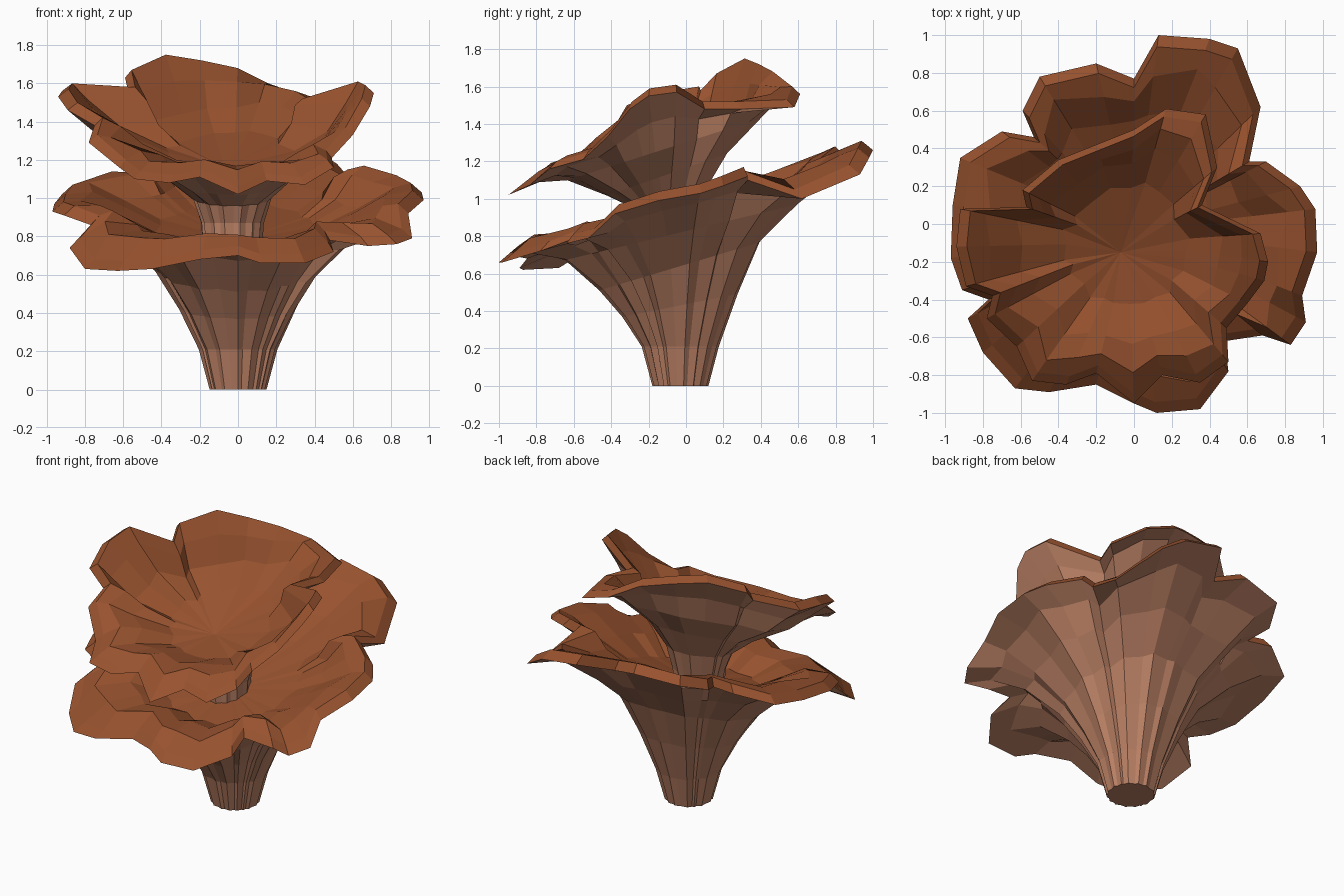
import bpy, math


def material(name, rgb):
    m = bpy.data.materials.new(name)
    m.diffuse_color = (*rgb, 1)
    return m


gills = material("gill_tan", (0.50, 0.22, 0.13))
flesh = material("cap_orange", (0.31, 0.085, 0.028))


def funnel(name, centre, rings, rim, droop, lifts, lip, bowl):
    """Loft stem rings (radius, follow_rim, height, tilt) to a ruffled rim,
    then back inwards over a shallow bowl raised by lifts above the last rings."""
    cx, cy = centre
    cols = [(math.atan2(y - cy, x - cx), math.hypot(x - cx, y - cy), z) for x, y, z in rim]
    n = len(cols)
    mean = sum(c[1] for c in cols) / n
    rows = []
    for r, w, z, tilt in rings:
        row = []
        for i, (a, big, rim_z) in enumerate(cols):
            rad = r * (1 - w + w * big / mean)
            rad *= 1 + (0.035 if i % 2 else -0.035)      # gill ridges
            rad = min(rad, big * 0.85)
            dy = rad * math.sin(a)
            h = z + tilt * dy
            if r == rings[-1][0]:                        # last ring leans to the rim
                h = h * (1 - droop) + rim_z * droop
            row.append((cx + rad * math.cos(a), cy + dy, h))
        rows.append(row)
    outer = len(rows)
    rows.append(rim)
    # inner sheet: rolled lip, then rings back to the middle
    rows.append([(cx + 0.94 * (x - cx), cy + 0.94 * (y - cy), z + lip) for x, y, z in rim])
    for k, lift in enumerate(lifts):
        rows.append([(x, y, z + lift) for x, y, z in rows[outer - 1 - k]])
    verts = [v for row in rows for v in row] + [bowl]
    faces = [tuple(reversed(range(n)))]
    for k in range(len(rows) - 1):
        for i in range(n):
            j = (i + 1) % n
            faces.append((k * n + i, k * n + j, k * n + n + j, k * n + n + i))
    last = (len(rows) - 1) * n
    faces += [(last + i, last + (i + 1) % n, len(verts) - 1) for i in range(n)]
    me = bpy.data.meshes.new(name)
    me.from_pydata(verts, [], faces)
    me.materials.append(gills)
    me.materials.append(flesh)
    for p in me.polygons:
        p.material_index = int(p.index > outer * n)
    ob = bpy.data.objects.new(name, me)
    bpy.context.collection.objects.link(ob)
    return ob


# Lower funnel with its stem
lower_rim = [
    (0.97, -0.15, 0.99), (0.96, 0.08, 1.03), (0.88, 0.20, 1.07), (0.70, 0.33, 1.12),
    (0.61, 0.33, 1.10), (0.67, 0.62, 1.00), (0.55, 0.93, 1.13), (0.40, 0.98, 1.22),
    (0.13, 1.0, 1.26), (0.0, 0.77, 1.17), (-0.20, 0.85, 1.23), (-0.50, 0.78, 1.20),
    (-0.59, 0.60, 1.13), (-0.53, 0.46, 1.08), (-0.70, 0.49, 1.09), (-0.92, 0.35, 1.02),
    (-0.96, 0.10, 0.97), (-0.97, -0.18, 0.93), (-0.91, -0.35, 0.91), (-0.77, -0.40, 0.86),
    (-0.88, -0.50, 0.74), (-0.80, -0.68, 0.63), (-0.63, -0.87, 0.62), (-0.45, -0.89, 0.63),
    (-0.20, -0.85, 0.68), (0.0, -0.95, 0.70), (0.12, -1.0, 0.66), (0.35, -0.98, 0.66),
    (0.50, -0.78, 0.72), (0.48, -0.62, 0.78), (0.68, -0.59, 0.75), (0.83, -0.64, 0.76),
    (0.91, -0.52, 0.79), (0.89, -0.38, 0.92)]
lower_rings = [(0.145, 0.0, 0.0, 0.0), (0.20, 0.05, 0.21, 0.0), (0.30, 0.1, 0.43, 0.20),
               (0.42, 0.2, 0.64, 0.30), (0.60, 0.5, 0.82, 0.24), (0.77, 0.9, 0.92, 0.22)]
funnel("lower_funnel", (0, -0.03), lower_rings, lower_rim, 0.4,
       (0.08, 0.11, 0.20), 0.05, (0, -0.08, 0.78))

# Upper funnel growing from inside the lower one
upper_rim = [
    (0.71, -0.20, 1.55), (0.67, -0.05, 1.57), (0.36, 0.10, 1.48), (0.44, 0.30, 1.48),
    (0.38, 0.58, 1.49), (0.17, 0.61, 1.56), (0.0, 0.50, 1.64), (-0.20, 0.42, 1.68),
    (-0.40, 0.34, 1.71), (-0.59, 0.18, 1.63), (-0.57, 0.09, 1.54), (-0.92, 0.08, 1.56),
    (-0.94, -0.12, 1.53), (-0.89, -0.33, 1.46), (-0.75, -0.38, 1.38), (-0.78, -0.50, 1.29),
    (-0.62, -0.65, 1.16), (-0.54, -0.83, 1.10), (-0.36, -0.85, 1.08), (-0.20, -0.79, 1.11),
    (0.0, -0.95, 1.02), (0.15, -0.80, 1.09), (0.35, -0.84, 1.07), (0.50, -0.73, 1.16),
    (0.49, -0.55, 1.21), (0.60, -0.42, 1.33), (0.69, -0.30, 1.48)]
upper_rings = [(0.15, 0.0, 0.72, 0.0), (0.16, 0.0, 0.87, 0.0), (0.20, 0.05, 1.0, 0.2),
               (0.32, 0.3, 1.13, 0.35), (0.50, 0.7, 1.27, 0.32), (0.62, 0.95, 1.34, 0.30)]
funnel("upper_funnel", (-0.03, -0.10), upper_rings, upper_rim, 0.4,
       (0.06, 0.07, 0.11), 0.04, (-0.07, -0.15, 1.16))
